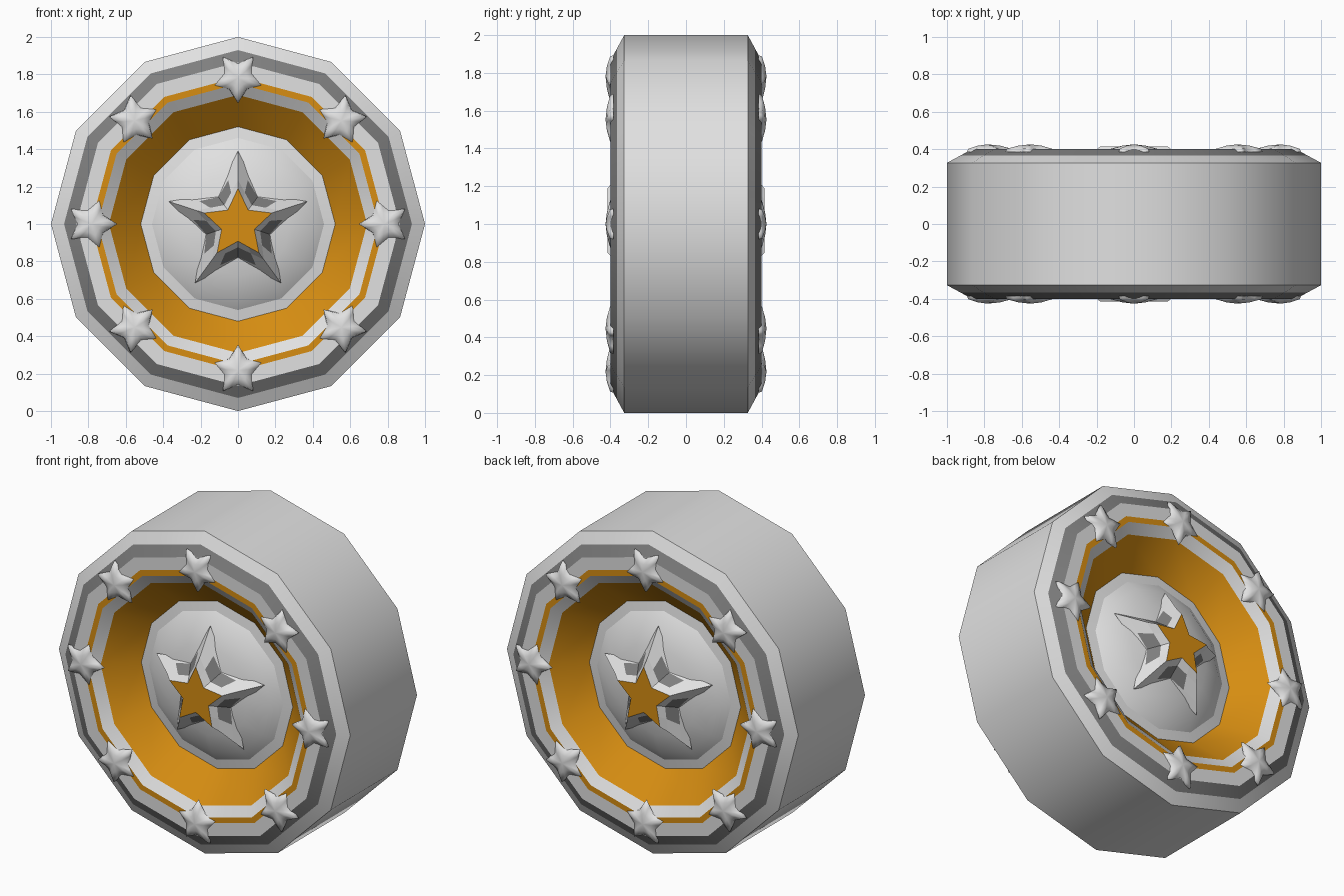
import bpy, bmesh, math
from mathutils import Matrix

if "Cube" in bpy.data.objects:
    bpy.data.objects.remove(bpy.data.objects["Cube"])


def material(name, rgb):
    m = bpy.data.materials.new(name)
    m.diffuse_color = (*rgb, 1)
    m.use_nodes = True
    m.node_tree.nodes["Principled BSDF"].inputs["Base Color"].default_value = m.diffuse_color
    return m


LIGHT, DARK, GOLD = 0, 1, 2
MATS = [material("light grey", (0.75, 0.75, 0.75)),
        material("dark grey", (0.21, 0.21, 0.21)),
        material("gold", (0.68, 0.27, 0.006))]


def finish(bm, name):
    bmesh.ops.recalc_face_normals(bm, faces=bm.faces)
    me = bpy.data.meshes.new(name)
    bm.to_mesh(me)
    bm.free()
    for m in MATS:
        me.materials.append(m)
    ob = bpy.data.objects.new(name, me)
    bpy.context.collection.objects.link(ob)
    return ob


def bridge(bm, a, b, mats):
    """Join two closed rings with quads; mats gives the colour per column."""
    n = len(a)
    for i in range(n):
        f = bm.faces.new((a[i], a[(i + 1) % n], b[(i + 1) % n], b[i]))
        f.material_index = mats[i]
        f.smooth = True


def lathe(name, profile, sides=12, sharp=True):
    """Spin (radius, y, colour) points about the y axis; colour starts at its point."""
    bm = bmesh.new()
    prev = None
    for k, (r, y, _) in enumerate(profile):
        ring = [bm.verts.new((r * math.cos(i * math.tau / sides), y,
                              1 + r * math.sin(i * math.tau / sides))) for i in range(sides)]
        if prev:
            bridge(bm, prev, ring, [profile[k - 1][2]] * sides)
        prev = ring
        if sharp:
            for i in range(sides):
                e = bm.edges.get((ring[i], ring[(i + 1) % sides]))
                if e is None:
                    e = bm.edges.new((ring[i], ring[(i + 1) % sides]))
                e.smooth = False
    return bm


def star_ring(bm, tip, valley, y_tip, y_valley, mid=0.5):
    """Ring of 20 points: tip, midpoint, valley, midpoint for each of five arms."""
    pts = []
    for i in range(10):
        a = math.pi / 2 + i * math.pi / 5
        r, y = (tip, y_tip) if i % 2 == 0 else (valley, y_valley)
        pts.append((r * math.cos(a), y, r * math.sin(a)))
    ring = []
    for i in range(10):
        p, q = pts[i], pts[(i + 1) % 10]
        ring.append(bm.verts.new(p))
        ring.append(bm.verts.new([p[j] * (1 - mid) + q[j] * mid for j in range(3)]))
    return ring


# Wheel body: hub rim, gold dish, face bands, bevels and tread
half = [(0.46, 0.215, LIGHT), (0.52, 0.205, GOLD), (0.69, 0.36, LIGHT),
        (0.75, 0.40, GOLD), (0.785, 0.40, LIGHT), (0.865, 0.40, DARK),
        (0.93, 0.365, LIGHT), (1.0, 0.327, LIGHT)]
profile = [(r, -y, c) for r, y, c in half]
back = half[::-1]
profile += [(r, y, back[min(k + 1, len(back) - 1)][2]) for k, (r, y, c) in enumerate(back)]
finish(lathe("wheel", profile), "wheel_body")


def place(ob, side):
    """Turn a front part to the back by half a turn when side is 1."""
    ob.data.transform(Matrix.Rotation(math.pi * side, 4, 'Z'))


for side, label in enumerate(("front", "back")):
    # Domed hub
    dome = [(0.46, -0.215, LIGHT), (0.40, -0.255, LIGHT), (0.28, -0.295, LIGHT),
            (0.12, -0.325, LIGHT), (0.001, -0.33, LIGHT)]
    place(finish(lathe("hub", dome, sharp=False), label + "_hub"), side)

    # Large hub star with gold top and dark valley patches
    bm = bmesh.new()
    rings = [star_ring(bm, 0.39, 0.20, -0.27, -0.29),
             star_ring(bm, 0.325, 0.178, -0.315, -0.315),
             star_ring(bm, 0.235, 0.125, -0.375, -0.375),
             star_ring(bm, 0.19, 0.092, -0.415, -0.415)]
    for k in range(3):
        # columns 1 and 2 of each arm meet in the valley
        mats = [DARK if k == 1 and i % 4 in (1, 2) else LIGHT for i in range(20)]
        bridge(bm, rings[k], rings[k + 1], mats)
    top = bm.faces.new(rings[-1])
    top.material_index = GOLD
    for f in bm.faces:
        f.smooth = False
    ob = finish(bm, label + "_hub_star")
    ob.data.transform(Matrix.Translation((0, 0, 1)))
    place(ob, side)

    # Eight small puffed stars around the face, one tip toward the centre
    for n in range(8):
        bm = bmesh.new()
        levels = [star_ring(bm, 0.137, 0.078, -0.385, -0.385),
                  star_ring(bm, 0.13, 0.074, -0.402, -0.404),
                  star_ring(bm, 0.065, 0.045, -0.419, -0.417)]
        for a, b in zip(levels, levels[1:]):
            bridge(bm, a, b, [LIGHT] * 20)
        centre = bm.verts.new((0, -0.426, 0))
        for i in range(20):
            f = bm.faces.new((levels[2][i], levels[2][(i + 1) % 20], centre))
            f.smooth = True
        ob = finish(bm, f"{label}_rim_star_{n + 1}")
        ob.data.transform(Matrix.Translation((0, 0, 1))
                          @ Matrix.Rotation(n * math.pi / 4, 4, 'Y')
                          @ Matrix.Translation((0, 0, -0.782)))
        place(ob, side)
